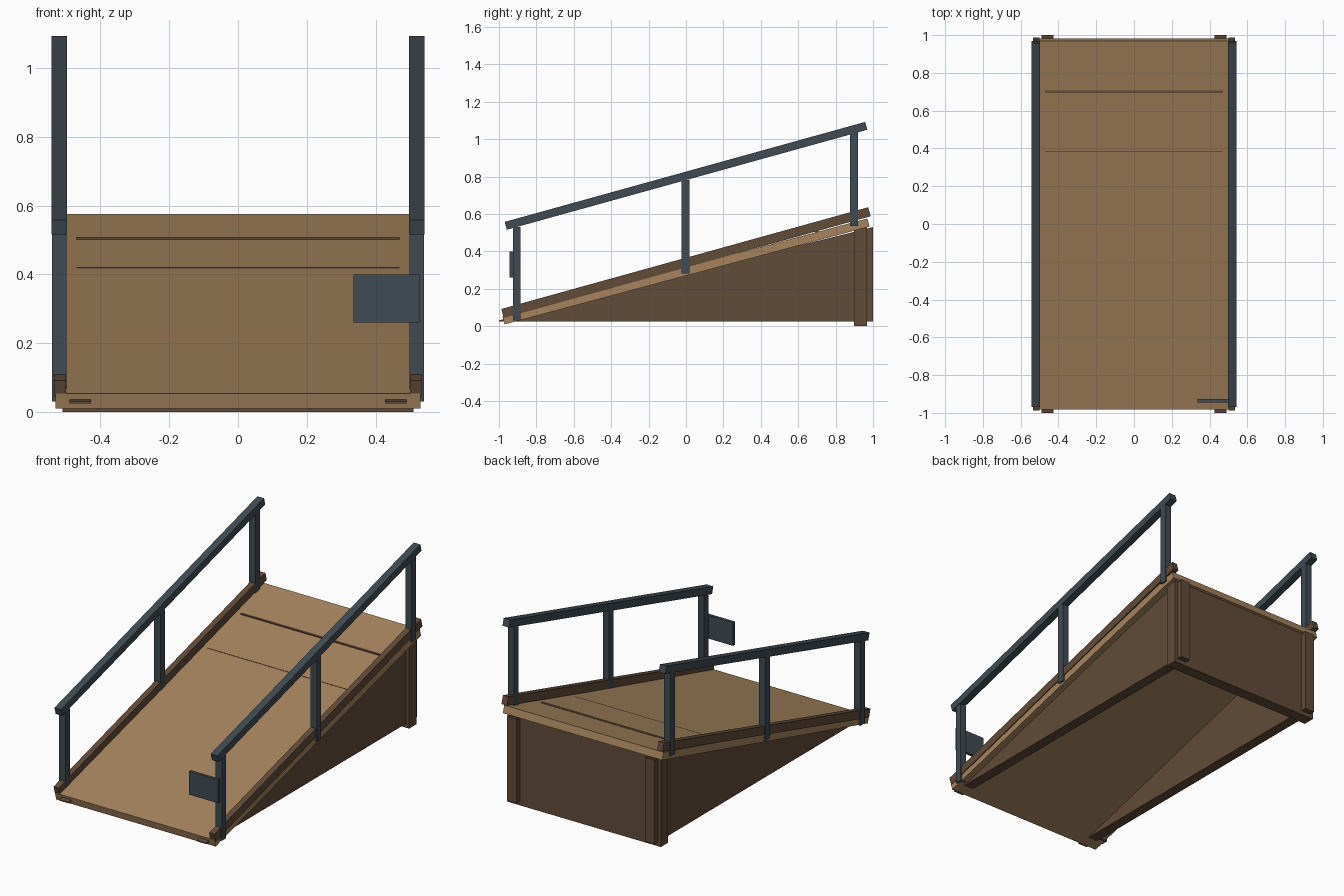
import bpy, math

if "Cube" in bpy.data.objects:
    bpy.data.objects.remove(bpy.data.objects["Cube"])

def material(name, rgb):
    m = bpy.data.materials.new(name)
    m.diffuse_color = (*rgb, 1)
    m.use_nodes = True
    m.node_tree.nodes["Principled BSDF"].inputs["Base Color"].default_value = m.diffuse_color
    return m

WOOD = material("deck_wood", (0.38, 0.23, 0.11))
DARK = material("dark_wood", (0.12, 0.07, 0.04))
STEEL = material("slate_steel", (0.05, 0.07, 0.085))

def prism(name, profile, x0, x1, mat):
    """Extrude a (y, z) profile from x0 to x1."""
    n = len(profile)
    verts = [(x, y, z) for x in (x0, x1) for y, z in profile]
    faces = [tuple(reversed(range(n))), tuple(range(n, 2 * n))]
    faces += [(i, (i + 1) % n, n + (i + 1) % n, n + i) for i in range(n)]
    me = bpy.data.meshes.new(name)
    me.from_pydata(verts, [], faces)
    me.materials.append(mat)
    ob = bpy.data.objects.new(name, me)
    bpy.context.collection.objects.link(ob)
    return ob

def box(name, x0, x1, y0, y1, z0, z1, mat):
    return prism(name, [(y0, z0), (y1, z0), (y1, z1), (y0, z1)], x0, x1, mat)

def beam(name, x0, x1, z, half_len, thick, degrees, mat):
    """Long box through (y=0, z), tilted up towards the back."""
    ob = box(name, x0, x1, -half_len, half_len, -thick / 2, thick / 2, mat)
    ob.location.z = z
    ob.rotation_euler.x = math.radians(degrees)
    return ob

# sloping deck
beam("deck", -0.53, 0.53, 0.293, 1.01, 0.045, 15, WOOD)

# back wall under the high end
box("back_wall", -0.51, 0.51, 0.897, 0.967, 0, 0.53, DARK)

# anti-slip strips across the deck
box("grip_strip_upper", -0.47, 0.47, 0.693, 0.708, 0.485, 0.508, DARK)
box("grip_strip_lower", -0.47, 0.47, 0.38, 0.395, 0.40, 0.4195, DARK)

for side, s in (("left", -1), ("right", 1)):
    def span(a, b):
        return sorted((s * a, s * b))
    # triangular side support
    prism(side + "_side_wedge", [(-1, 0.025), (1, 0.025), (1, 0.53), (-1, 0.031)],
          *span(0.427, 0.49), DARK)
    # kerb along the deck edge
    beam(side + "_kerb", *span(0.50, 0.535), 0.34, 1.018, 0.05, 15.5, DARK)
    # handrail and its upright posts
    beam(side + "_handrail", *span(0.4975, 0.5415), 0.804, 1.0, 0.0435, 15.5, STEEL)
    for label, y, z in (("front", -0.905, 0.03), ("middle", -0.003, 0.283), ("back", 0.899, 0.535)):
        box(f"{side}_{label}_post", *span(0.4985, 0.5405), y - 0.021, y + 0.021, z, z + 0.50, STEEL)

# small plate on the front right post
box("sign_plate", 0.335, 0.528, -0.944, -0.926, 0.26, 0.40, STEEL)
